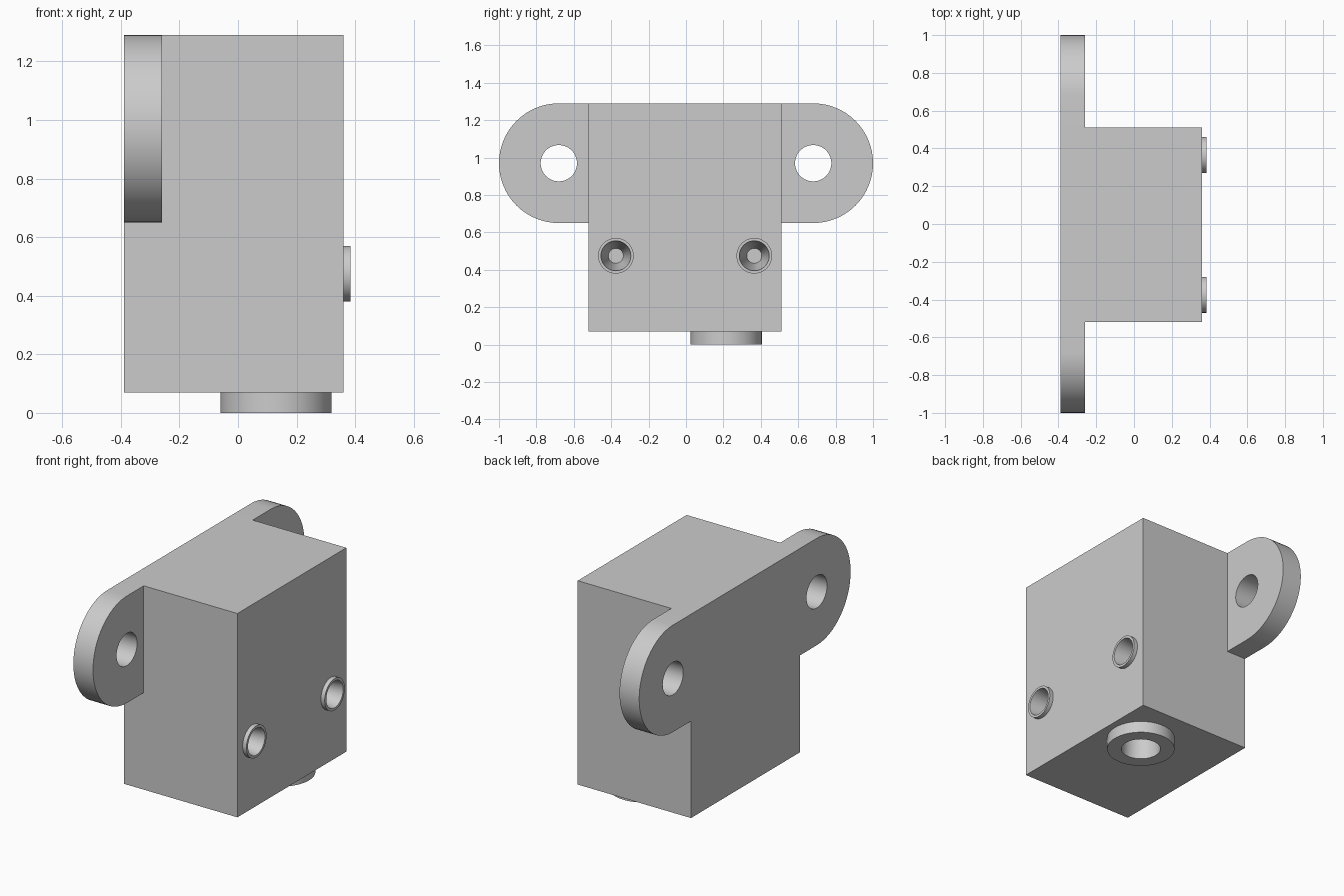
import bpy, bmesh, math
from mathutils import Matrix, Vector

cube = bpy.data.objects.get("Cube")
if cube:
    bpy.data.objects.remove(cube, do_unlink=True)

grey = bpy.data.materials.new("plain grey")
grey.use_nodes = True
colour = (0.6, 0.6, 0.6, 1)
grey.diffuse_color = colour
grey.node_tree.nodes["Principled BSDF"].inputs["Base Color"].default_value = colour


def finish(name, bm):
    bmesh.ops.recalc_face_normals(bm, faces=bm.faces)
    mesh = bpy.data.meshes.new(name)
    bm.to_mesh(mesh)
    bm.free()
    mesh.materials.append(grey)
    ob = bpy.data.objects.new(name, mesh)
    bpy.context.collection.objects.link(ob)
    return ob


def cone(name, start, end, r1, r2, sides=64):
    """Round solid running from one point to another."""
    start, end = Vector(start), Vector(end)
    axis = end - start
    turn = axis.to_track_quat('Z', 'Y').to_matrix().to_4x4()
    bm = bmesh.new()
    bmesh.ops.create_cone(bm, cap_ends=True, segments=sides, radius1=r1, radius2=r2,
                          depth=axis.length,
                          matrix=Matrix.Translation((start + end) / 2) @ turn)
    return finish(name, bm)


def combine(ob, other, operation):
    mod = ob.modifiers.new(operation.lower(), 'BOOLEAN')
    mod.object, mod.operation, mod.solver = other, operation, 'EXACT'
    bpy.context.view_layer.objects.active = ob
    bpy.ops.object.modifier_apply(modifier=mod.name)
    bpy.data.objects.remove(other, do_unlink=True)


def smooth(ob):
    bpy.ops.object.select_all(action='DESELECT')
    ob.select_set(True)
    bpy.context.view_layer.objects.active = ob
    bpy.ops.object.shade_smooth_by_angle(angle=math.radians(30))


BACK, FACE = -0.39, 0.36
FLOOR, TOP = 0.07, 1.29
SIDES = {-1: -0.52, 1: 0.51}

# Housing block
bm = bmesh.new()
bmesh.ops.create_cube(bm, size=1)
for v in bm.verts:
    v.co = (FACE if v.co.x > 0 else BACK,
            SIDES[1 if v.co.y > 0 else -1],
            TOP if v.co.z > 0 else FLOOR)
body = finish("housing", bm)

# Rounded mounting ears with bolt holes
RADIUS, EAR_Y, EAR_Z = 0.32, 0.68, 0.97
for side, name in ((-1, "front_ear"), (1, "rear_ear")):
    profile = [(SIDES[side], TOP)]
    for i in range(33):
        a = math.pi / 2 - math.pi * i / 32
        profile.append((side * (EAR_Y + RADIUS * math.cos(a)), EAR_Z + RADIUS * math.sin(a)))
    profile.append((SIDES[side], EAR_Z - RADIUS))
    bm = bmesh.new()
    face = bm.faces.new([bm.verts.new((BACK, y, z)) for y, z in profile])
    new = bmesh.ops.extrude_face_region(bm, geom=[face])["geom"]
    bmesh.ops.translate(bm, vec=(0.13, 0, 0),
                        verts=[g for g in new if isinstance(g, bmesh.types.BMVert)])
    ear = finish(name, bm)
    hole = cone("bolt_cutter", (-0.6, side * EAR_Y, EAR_Z), (0, side * EAR_Y, EAR_Z), 0.097, 0.097)
    combine(ear, hole, 'DIFFERENCE')
    smooth(ear)


def port(name, centre, direction, height, outer, inner, tip, depth):
    """Raised collar around a tapered blind hole sunk into the housing."""
    centre, direction = Vector(centre), Vector(direction)
    rim = centre + direction * height
    collar = cone(name, centre, rim, outer, outer)
    slope = (inner - tip) / depth
    def drill():
        return cone("port_cutter", rim + direction * 0.05, rim - direction * depth,
                    inner + slope * 0.05, tip)
    combine(collar, drill(), 'DIFFERENCE')
    combine(body, drill(), 'DIFFERENCE')
    smooth(collar)


# Two small ports on the face and a larger one underneath
port("front_port", (FACE, -0.375, 0.475), (1, 0, 0), 0.025, 0.095, 0.08, 0.04, 0.25)
port("rear_port", (FACE, 0.365, 0.475), (1, 0, 0), 0.025, 0.095, 0.08, 0.04, 0.25)
port("bottom_port", (0.13, 0.215, FLOOR), (0, 0, -1), 0.07, 0.19, 0.11, 0.09, 0.35)
smooth(body)
